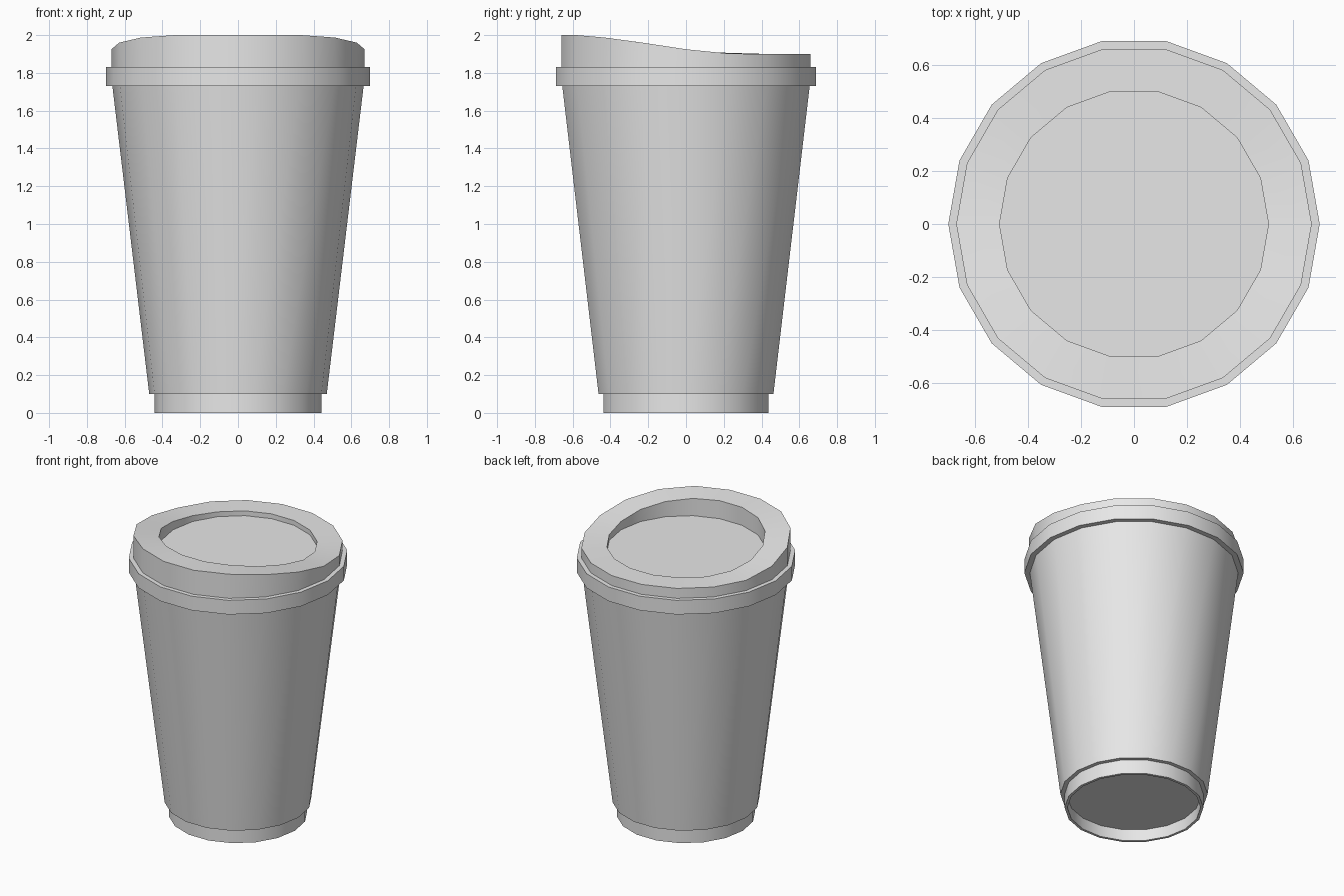
import bpy, bmesh, math

cube = bpy.data.objects.get("Cube")
if cube:
    bpy.data.objects.remove(cube, do_unlink=True)

SIDES = 18

grey = bpy.data.materials.new("light_grey")
grey.use_nodes = True
grey.diffuse_color = (0.8, 0.8, 0.8, 1)
grey.node_tree.nodes["Principled BSDF"].inputs["Base Color"].default_value = (0.8, 0.8, 0.8, 1)


def lid_height(y):
    """Sloping rim: high at the front (drinking side), low at the back."""
    pts = [(-0.58, 2.0), (-0.43, 1.987), (-0.23, 1.96), (0.0, 1.925), (0.23, 1.902), (0.3, 1.9)]
    if y <= pts[0][0]:
        return pts[0][1]
    for (y0, z0), (y1, z1) in zip(pts, pts[1:]):
        if y <= y1:
            return z0 + (z1 - z0) * (y - y0) / (y1 - y0)
    return pts[-1][1]


def lathe(name, profile, cap_start=False, cap_end=False):
    """Revolve (radius, height) points; a height may be a function of y."""
    bm = bmesh.new()
    rings = []
    for r, z in profile:
        ring = []
        for i in range(SIDES):
            a = math.tau * i / SIDES
            x, y = r * math.cos(a), r * math.sin(a)
            ring.append(bm.verts.new((x, y, z(y) if callable(z) else z)))
        rings.append(ring)
    for a, b in zip(rings, rings[1:]):
        for i in range(SIDES):
            j = (i + 1) % SIDES
            bm.faces.new((a[i], a[j], b[j], b[i]))
    if cap_start:
        bm.faces.new(rings[0][::-1])
    if cap_end:
        bm.faces.new(rings[-1])
    mesh = bpy.data.meshes.new(name)
    bm.to_mesh(mesh)
    bm.free()
    mesh.materials.append(grey)
    obj = bpy.data.objects.new(name, mesh)
    bpy.context.collection.objects.link(obj)
    bpy.ops.object.select_all(action='DESELECT')
    obj.select_set(True)
    bpy.context.view_layer.objects.active = obj
    bpy.ops.object.shade_smooth_by_angle(angle=math.radians(30))
    return obj


# Cup: recessed bottom, narrow foot, stepped and tapered wall
lathe("cup", [(0.425, 0.08), (0.425, 0.0), (0.443, 0.0), (0.443, 0.10),
              (0.47, 0.10), (0.665, 1.73)], cap_start=True)

# Lid: wide clip band, raised sloping rim, sunken flat centre
lathe("lid", [(0.66, 1.73), (0.70, 1.73), (0.70, 1.83), (0.67, 1.83),
              (0.67, lid_height), (0.507, lid_height), (0.507, 1.866)], cap_end=True)
